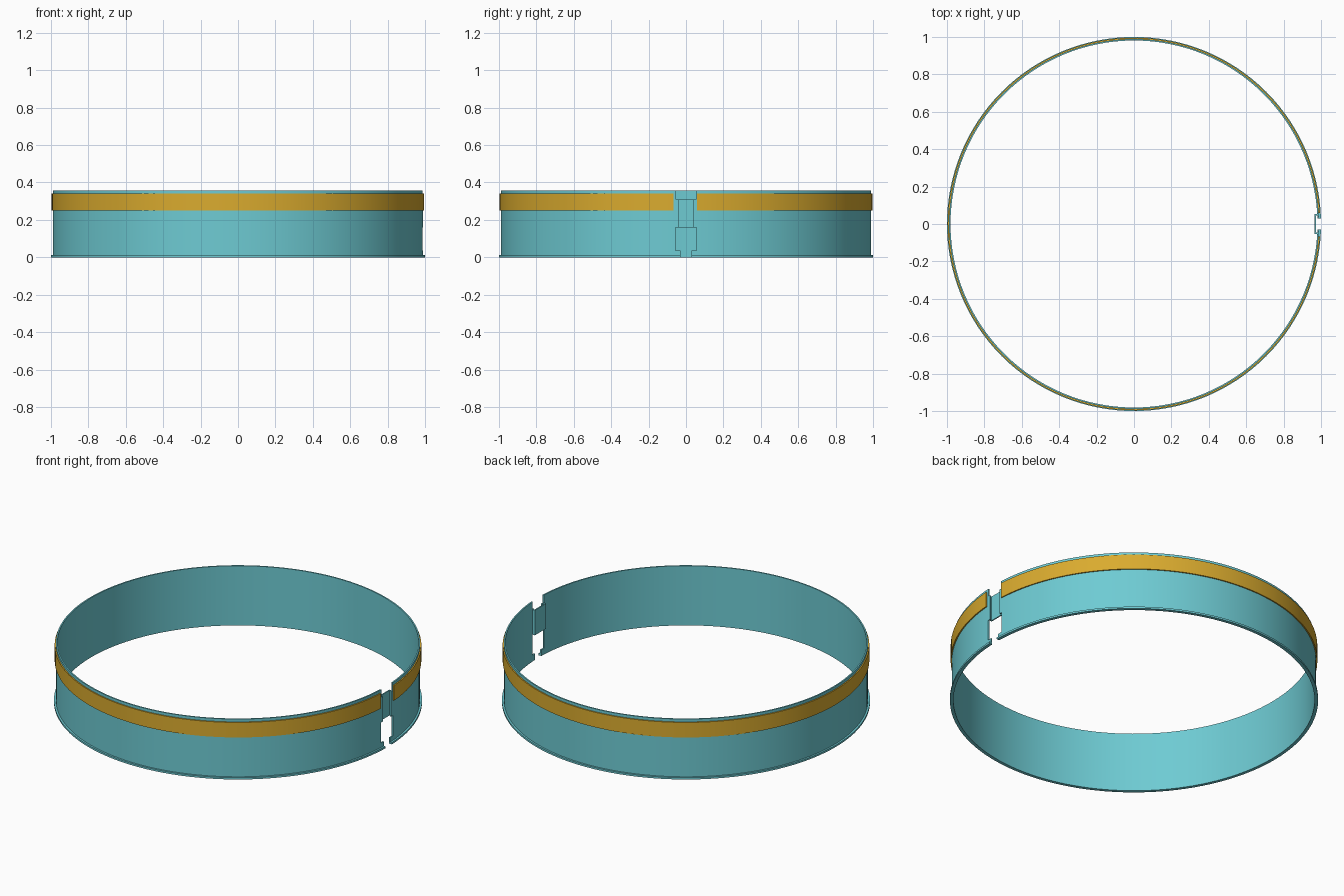
import bpy, bmesh, math

cube = bpy.data.objects.get("Cube")
if cube:
    bpy.data.objects.remove(cube)


def material(name, rgb):
    m = bpy.data.materials.new(name)
    m.use_nodes = True
    m.diffuse_color = (*rgb, 1)
    m.node_tree.nodes["Principled BSDF"].inputs["Base Color"].default_value = (*rgb, 1)
    return m


teal = material("teal", (0.156, 0.597, 0.651))
gold = material("gold", (0.70, 0.407, 0.028))


def finish(name, bm, mat):
    bmesh.ops.recalc_face_normals(bm, faces=bm.faces)
    mesh = bpy.data.meshes.new(name)
    bm.to_mesh(mesh)
    bm.free()
    mesh.materials.append(mat)
    ob = bpy.data.objects.new(name, mesh)
    bpy.context.collection.objects.link(ob)
    return ob


def select(ob):
    bpy.ops.object.select_all(action="DESELECT")
    ob.select_set(True)
    bpy.context.view_layer.objects.active = ob


def smooth(ob):
    select(ob)
    bpy.ops.object.shade_smooth_by_angle(angle=math.radians(30))


def revolve(name, profile, mat, start=0.0, end=math.tau, steps=128):
    """Sweep an (r, z) outline about z; partial sweeps get end caps."""
    closed = end - start > math.tau - 1e-6
    bm = bmesh.new()
    rings = []
    for i in range(steps if closed else steps + 1):
        a = start + (end - start) * i / steps
        rings.append([bm.verts.new((r * math.cos(a), r * math.sin(a), z)) for r, z in profile])
    n = len(profile)
    for i in range(steps):
        p, q = rings[i], rings[(i + 1) % len(rings)]
        for j in range(n):
            k = (j + 1) % n
            bm.faces.new((p[j], q[j], q[k], p[k]))
    if not closed:
        bm.faces.new(rings[0])
        bm.faces.new(rings[-1])
    return finish(name, bm, mat)


def extrude(name, points, offset, mat):
    bm = bmesh.new()
    face = bm.faces.new([bm.verts.new(p) for p in points])
    top = bmesh.ops.extrude_face_region(bm, geom=[face])["geom"]
    bmesh.ops.translate(bm, vec=offset, verts=[v for v in top if isinstance(v, bmesh.types.BMVert)])
    return finish(name, bm, mat)


# Thin ring wall with a small flange at its foot
inner, outer, flange, height = 0.981, 0.989, 1.0, 0.357
wall = revolve("ring_wall", [(inner, 0), (flange, 0), (flange, 0.011),
                             (outer, 0.011), (outer, height), (inner, height)], teal)

# Stepped slot cut through the wall: (half width, height)
half = [(0.03, -0.05), (0.03, 0.037), (0.056, 0.037), (0.056, 0.16),
        (0.04, 0.16), (0.04, 0.31), (0.053, 0.31), (0.053, 0.45)]
outline = [(0.9, y, z) for y, z in half] + [(0.9, -y, z) for y, z in reversed(half)]
cutter = extrude("slot_cutter", outline, (0.2, 0, 0), teal)
cutter.hide_render = True
cut = wall.modifiers.new("slot", "BOOLEAN")
cut.operation = "DIFFERENCE"
cut.solver = "EXACT"
cut.object = cutter
select(wall)
bpy.ops.object.modifier_apply(modifier=cut.name)
bpy.data.objects.remove(cutter)
smooth(wall)

# Raised gold band, open at the slot
band = revolve("gold_band", [(0.985, 0.25), (0.996, 0.25), (0.996, 0.34), (0.985, 0.34)],
               gold, 0.06, math.tau - 0.067)
smooth(band)

# Channel bracket behind the slot
arm = [(0.984, 0.053), (0.965, 0.053), (0.965, -0.053), (0.984, -0.053),
       (0.984, -0.046), (0.972, -0.046), (0.972, 0.046), (0.984, 0.046)]
extrude("slot_bracket", [(x, y, 0.16) for x, y in arm], (0, 0, 0.15), teal)
